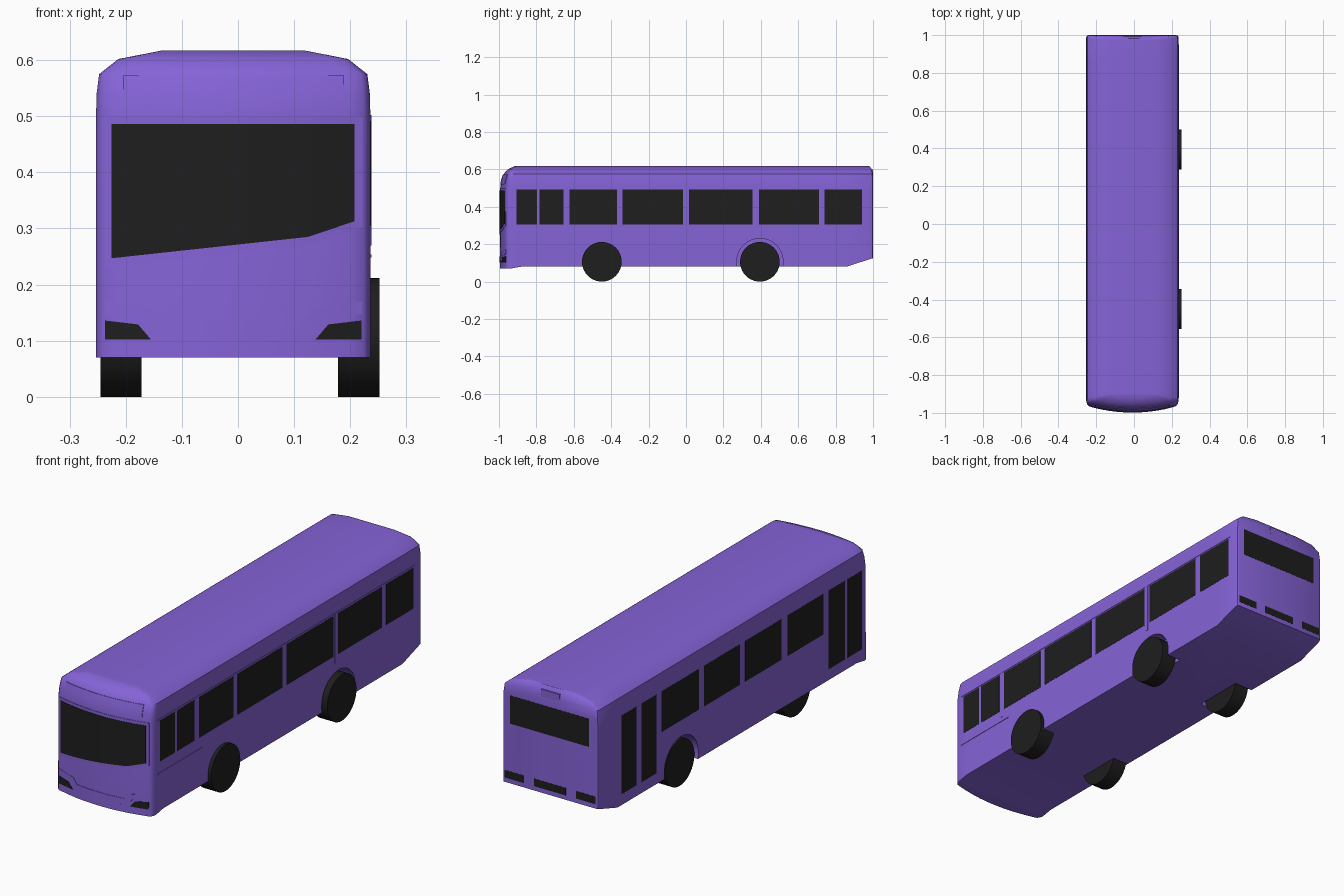
import bpy, bmesh, math
from mathutils import Vector

if "Cube" in bpy.data.objects:
    bpy.data.objects.remove(bpy.data.objects["Cube"])

CX = -0.0085          # body centre line (right wheels stand proud)
HW = 0.2445           # body half width
FRONT = -0.996
# height, half width, front setback, front curve factor, rear y
LEVELS = [(0.07, HW, 0.0, 1.0, 1.0), (0.50, HW, 0.002, 1.0, 1.0),
          (0.54, HW - 0.001, 0.008, 1.0, 1.0), (0.575, 0.239, 0.02, 0.9, 0.998),
          (0.602, 0.205, 0.045, 0.6, 0.992), (0.617, 0.128, 0.08, 0.3, 0.982)]
US = [0.1, 0.3, 0.5, 0.7, 0.85, 0.95, 0.985]


def material(name, rgb):
    m = bpy.data.materials.new(name)
    m.diffuse_color = (*rgb, 1)
    m.use_nodes = True
    m.node_tree.nodes["Principled BSDF"].inputs["Base Color"].default_value = m.diffuse_color
    return m


PAINT = material("purple_paint", (0.235, 0.125, 0.68))
DARK = material("dark_glass", (0.013, 0.013, 0.013))


def finish(name, bm, mat, angle=None):
    bmesh.ops.recalc_face_normals(bm, faces=bm.faces)
    me = bpy.data.meshes.new(name)
    bm.to_mesh(me)
    bm.free()
    ob = bpy.data.objects.new(name, me)
    bpy.context.collection.objects.link(ob)
    me.materials.append(mat)
    if angle:
        bpy.ops.object.select_all(action='DESELECT')
        ob.select_set(True)
        bpy.context.view_layer.objects.active = ob
        bpy.ops.object.shade_smooth_by_angle(angle=math.radians(angle))
    return ob


def box(name, x, y, z, mat):
    bm = bmesh.new()
    bmesh.ops.create_cube(bm, size=1)
    for v in bm.verts:
        v.co = [(r[0] + r[1]) / 2 + c * (r[1] - r[0]) for r, c in zip((x, y, z), v.co)]
    return finish(name, bm, mat)


def cylinder(name, x, y, z, r, mat, segs=40):
    bm = bmesh.new()
    bmesh.ops.create_cone(bm, cap_ends=True, segments=segs, radius1=r, radius2=r, depth=x[1] - x[0])
    for v in bm.verts:
        a, b, c = v.co
        v.co = ((x[0] + x[1]) / 2 + c, y + a, z + b)
    return finish(name, bm, mat, 35)


def curve(u):
    return 0.037 * u * u + (0.008 if u > 0.97 else 0)


def front_y(x, z):
    """y of the curved front face"""
    for a, b in zip(LEVELS, LEVELS[1:]):
        if z <= b[0]:
            break
    t = (z - a[0]) / (b[0] - a[0])
    u = abs(x - CX) / HW
    return FRONT + a[2] + t * (b[2] - a[2]) + curve(u) * (a[3] + t * (b[3] - a[3]))


def floor_z(y):
    """underside rises towards the back"""
    if y > 0.86:
        return 0.09 + (y - 0.86) * 0.25
    return 0.07 if y < -0.9 else 0.08


# Body shell: stacked plan outlines, front is bowed, roof edges roll in
bm = bmesh.new()
rings = []
for i, (z, w, back, k, rear) in enumerate(LEVELS):
    chain = [(u * w, FRONT + back + k * curve(u)) for u in US]
    side_y = FRONT + back + 0.06 * k
    chain += [(w, side_y), (w, -0.88), (w, 0.0), (w, 0.86), (w, rear - 0.012),
              (w - 0.004, rear - 0.003), (w - 0.012, rear), (0.1 * w, rear)]
    pts = [(CX + x, y) for x, y in chain] + [(CX - x, y) for x, y in reversed(chain)]
    rings.append([bm.verts.new((x, y, z if i else floor_z(y))) for x, y in pts])
n = len(rings[0])
for a, b in zip(rings, rings[1:]):
    for j in range(n):
        bm.faces.new((a[j], a[(j + 1) % n], b[(j + 1) % n], b[j]))
for ring in (rings[0], rings[-1]):
    for j in range(n // 2 - 1):
        bm.faces.new((ring[j], ring[j + 1], ring[n - 2 - j], ring[n - 1 - j]))
body = finish("body", bm, PAINT)

# Wheels and their wells cut into the body
for tag, wy in (("front", -0.45), ("rear", 0.395)):
    for side, wx, well in (("right", (0.178, 0.2525), (0.165, 0.3)),
                           ("left", (-0.245, -0.172), (-0.3, -0.16))):
        cut = cylinder(f"{tag}_{side}_well_cutter", well, wy, 0.107, 0.124, PAINT)
        cut.hide_render = True
        mod = body.modifiers.new("well", 'BOOLEAN')
        mod.operation, mod.object, mod.solver = 'DIFFERENCE', cut, 'EXACT'
        bpy.context.view_layer.objects.active = body
        bpy.ops.object.modifier_apply(modifier=mod.name)
        bpy.data.objects.remove(cut)
        cylinder(f"{tag}_{side}_wheel", wx, wy, 0.106, 0.106, DARK)
bpy.ops.object.select_all(action='DESELECT')
body.select_set(True)
bpy.context.view_layer.objects.active = body
bpy.ops.object.shade_smooth_by_angle(angle=math.radians(38))


# Panels that follow the bowed front
def front_panel(name, pts, mat, proud):
    bm = bmesh.new()
    bm.faces.new([bm.verts.new((x, 0, z)) for x, z in pts])
    cuts = [((CX + s * u * HW, 0, 0), (1, 0, 0)) for u in US for s in (-1, 1)]
    cuts += [((0, 0, lv[0]), (0, 0, 1)) for lv in LEVELS]
    for co, no in cuts:
        bmesh.ops.bisect_plane(bm, geom=bm.verts[:] + bm.edges[:] + bm.faces[:],
                               plane_co=co, plane_no=no)
    for v in bm.verts:
        v.co.y = front_y(v.co.x, v.co.z) - proud
    ext = bmesh.ops.extrude_face_region(bm, geom=bm.faces[:])
    for v in ext["geom"]:
        if isinstance(v, bmesh.types.BMVert):
            v.co.y += proud + 0.006
    return finish(name, bm, mat, 25)


def mirror(pts):
    return [(2 * CX - x, z) for x, z in pts]


front_panel("windscreen_frame", [(-0.238, 0.5), (0.222, 0.5), (0.222, 0.302), (0.125, 0.27),
                                 (-0.238, 0.231)], PAINT, 0.002)
front_panel("windscreen", [(-0.225, 0.486), (0.208, 0.486), (0.208, 0.313), (0.125, 0.285),
                           (-0.225, 0.247)], DARK, 0.0035)
front_panel("destination_panel", [(-0.205, 0.573), (0.189, 0.573), (0.189, 0.52),
                                  (-0.205, 0.52)], PAINT, 0.002)
front_panel("grille_panel", [(-0.13, 0.133), (0.113, 0.133), (0.092, 0.102),
                             (-0.109, 0.102)], PAINT, 0.002)
lamp = [(-0.237, 0.136), (-0.178, 0.129), (-0.155, 0.102), (-0.237, 0.102)]
trim = [(-0.238, 0.171), (-0.148, 0.157), (-0.105, 0.102), (-0.14, 0.102),
        (-0.168, 0.138), (-0.238, 0.148)]
for side, f in (("left", lambda p: p), ("right", mirror)):
    front_panel(f"{side}_headlight", f(lamp), DARK, 0.002)
    front_panel(f"{side}_headlight_trim", f(trim), PAINT, 0.0015)

# Side windows and left doors
R, L = CX + HW, CX - HW
right_windows = [(-0.905, -0.797), (-0.782, -0.655), (-0.622, -0.37), (-0.34, -0.015),
                 (0.015, 0.355), (0.39, 0.71), (0.74, 0.94)]
left_windows = [(0.268, 0.539), (-0.032, 0.231), (-0.332, -0.069), (-0.64, -0.376)]
doors = [(0.722, 0.832), (0.575, 0.685), (-0.794, -0.676), (-0.918, -0.815)]
for i, y in enumerate(right_windows):
    box(f"right_window_{i}", (R - 0.006, R + 0.001), y, (0.305, 0.492), DARK)
for i, y in enumerate(left_windows):
    box(f"left_window_{i}", (L - 0.0005, L + 0.006), y, (0.305, 0.492), DARK)
for i, y in enumerate(doors):
    box(f"door_leaf_{i}", (L - 0.0005, L + 0.006), y, (0.13, 0.492), DARK)

# Slim side mouldings
for i, y in enumerate((-0.638, 0.371)):
    box(f"right_pillar_strip_{i}", (R - 0.004, R + 0.002), (y - 0.006, y + 0.006), (0.27, 0.498), PAINT)
box("right_gutter", (R - 0.004, R + 0.002), (-0.92, 0.95), (0.497, 0.502), PAINT)
box("right_waist_strip", (R - 0.004, R + 0.002), (-0.92, -0.59), (0.248, 0.254), PAINT)

# Rear window, lamps and roof housing
box("rear_window", (-0.207, 0.197), (0.99, 1.0005), (0.40, 0.53), DARK)
for name, x in (("left_rear_lamp", (-0.24, -0.141)), ("rear_plate_recess", (-0.088, 0.074)),
                ("right_rear_lamp", (0.125, 0.223))):
    box(name, x, (0.99, 1.0005), (0.145, 0.18), DARK)
box("rear_roof_housing", (-0.055, 0.04), (0.975, 0.9985), (0.568, 0.6), PAINT)
